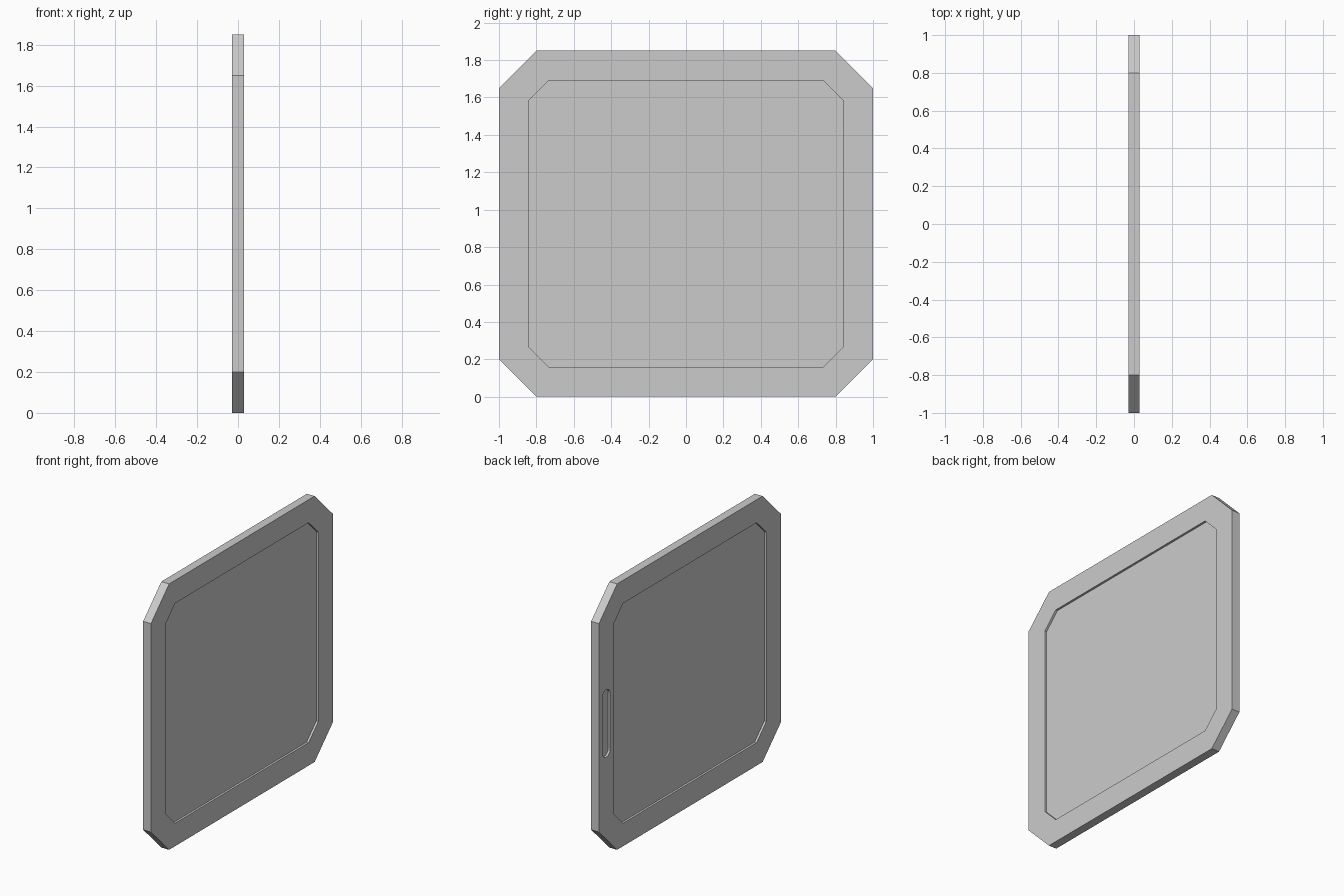
import bpy, bmesh, math

if "Cube" in bpy.data.objects:
    bpy.data.objects.remove(bpy.data.objects["Cube"])

THICK, HEIGHT, CHAMFER, RIM, DEPTH = 0.06, 1.85, 0.2, 0.16, 0.015


def prism(name, outline, x0, x1):
    """Extrude a (y, z) outline along x."""
    bm = bmesh.new()
    face = bm.faces.new([bm.verts.new((x0, y, z)) for y, z in outline])
    ext = bmesh.ops.extrude_face_region(bm, geom=[face])
    verts = [v for v in ext["geom"] if isinstance(v, bmesh.types.BMVert)]
    bmesh.ops.translate(bm, verts=verts, vec=(x1 - x0, 0, 0))
    bmesh.ops.recalc_face_normals(bm, faces=bm.faces)
    mesh = bpy.data.meshes.new(name)
    bm.to_mesh(mesh)
    bm.free()
    obj = bpy.data.objects.new(name, mesh)
    bpy.context.collection.objects.link(obj)
    return obj


def octagon(inset):
    """Cut-corner rectangle, inset evenly from the door outline."""
    w, h = 1 - inset, HEIGHT / 2 - inset
    c = CHAMFER - inset * (2 - math.sqrt(2))
    m = HEIGHT / 2
    return [(w, m - h + c), (w, m + h - c), (w - c, m + h), (c - w, m + h),
            (-w, m + h - c), (-w, m - h + c), (c - w, m - h), (w - c, m - h)]


def capsule(y, z, r, half, n=8):
    """Upright slot with round ends."""
    pts = []
    for end in (0, 1):
        for i in range(n + 1):
            a = math.pi * (end + i / n)
            pts.append((y + r * math.cos(a),
                        z + (1 - 2 * end) * (half - r) + r * math.sin(a)))
    return pts


def cut(target, cutter):
    mod = target.modifiers.new(cutter.name, 'BOOLEAN')
    mod.operation, mod.solver, mod.object = 'DIFFERENCE', 'EXACT', cutter
    cutter.hide_render = True
    cutter.display_type = 'WIRE'


# Door slab with cut corners
door = prism("door_slab", octagon(0), -THICK / 2, THICK / 2)

# Recessed field on both faces
for side, label in ((-1, "back"), (1, "front")):
    a, b = side * (THICK / 2 - DEPTH), side * (THICK / 2 + 0.05)
    cut(door, prism(f"{label}_recess_cutter", octagon(RIM), min(a, b), max(a, b)))

# Finger-pull pocket on one face
cut(door, prism("finger_pull_cutter", capsule(0.92, 0.925, 0.042, 0.235),
                -THICK / 2 - 0.05, -THICK / 2 + DEPTH))
